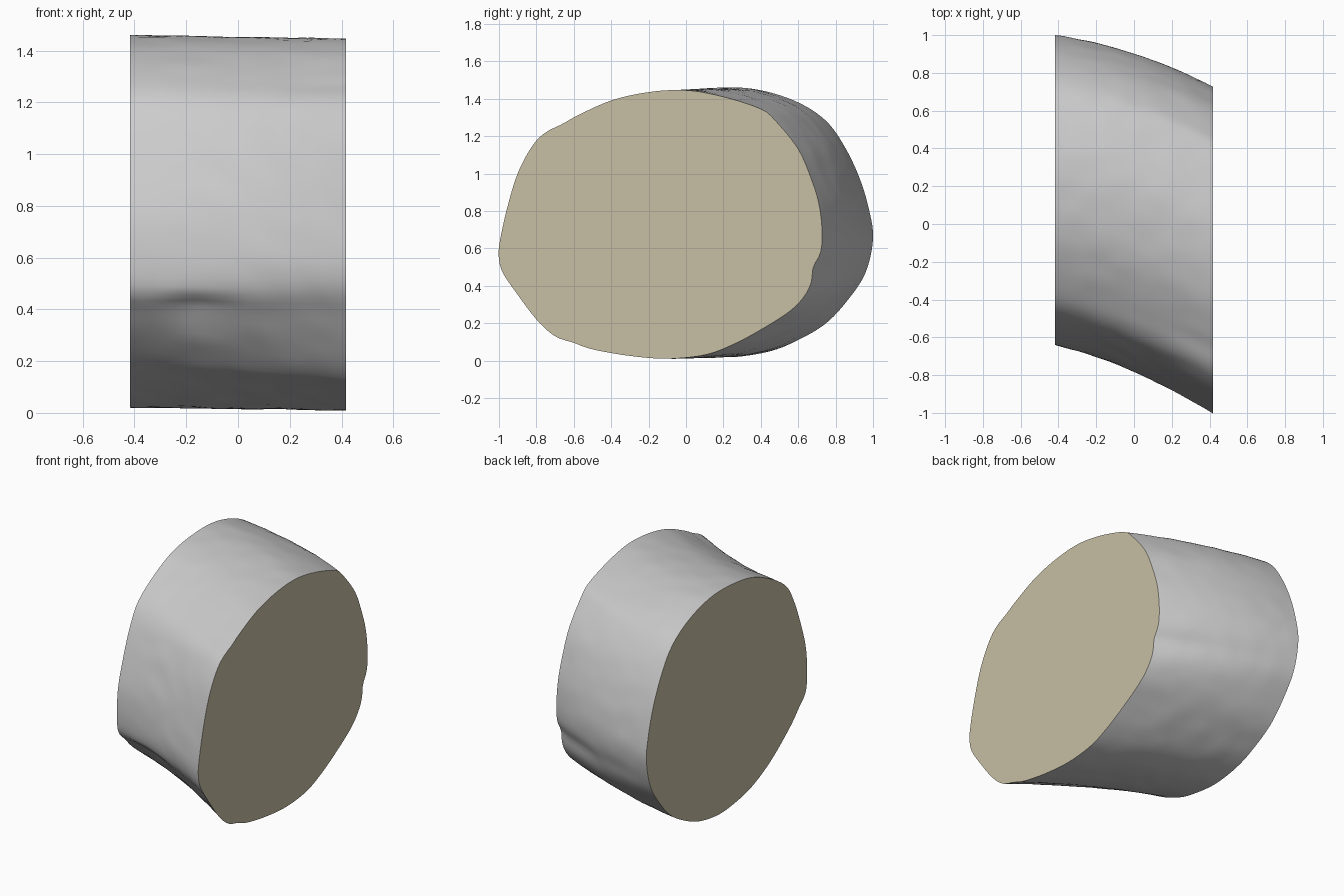
import bpy, bmesh, math
from mathutils import Vector, noise

if "Cube" in bpy.data.objects:
    bpy.data.objects.remove(bpy.data.objects["Cube"], do_unlink=True)

HALF = 0.417      # half thickness along x
SEGMENTS = 160    # points around the outline
SLICES = 20       # rings across the thickness

# Cut outlines as (y, z), clockwise from the top
LEFT_CUT = [(0, 1.445), (.2, 1.41), (.4, 1.345), (.48, 1.28), (.6, 1.13), (.67, .97),
            (.71, .84), (.727, .7), (.72, .58), (.68, .5), (.67, .42), (.63, .34),
            (.55, .26), (.4, .165), (.25, .085), (.1, .03), (-.1, .01), (-.3, .025),
            (-.5, .06), (-.6, .095), (-.7, .13), (-.8, .22), (-.92, .38), (-.98, .47),
            (-1, .54), (-.998, .62), (-.96, .8), (-.9, 1.0), (-.82, 1.15), (-.75, 1.22),
            (-.66, 1.265), (-.58, 1.31), (-.4, 1.39), (-.2, 1.435)]
RIGHT_CUT = [(.2, 1.46), (.4, 1.445), (.6, 1.38), (.75, 1.28), (.85, 1.14), (.93, .97),
             (.98, .8), (1, .65), (.96, .47), (.87, .33), (.75, .2), (.6, .11),
             (.45, .05), (.25, .02), (.05, .04), (-.1, .08), (-.28, .17), (-.47, .31),
             (-.56, .4), (-.62, .46), (-.64, .55), (-.63, .75), (-.57, .95),
             (-.5, 1.12), (-.42, 1.24), (-.25, 1.35), (-.05, 1.43)]


def make_material(name, color):
    mat = bpy.data.materials.new(name)
    mat.use_nodes = True
    mat.diffuse_color = (*color, 1)
    bsdf = mat.node_tree.nodes["Principled BSDF"]
    bsdf.inputs["Base Color"].default_value = (*color, 1)
    bsdf.inputs["Roughness"].default_value = 0.8
    return mat


def smooth_outline(points, steps=6):
    """Closed Catmull-Rom curve through the points."""
    pts = [Vector(p) for p in points]
    n, out = len(pts), []
    for i in range(n):
        a, b, c, d = (pts[(i + k) % n] for k in (-1, 0, 1, 2))
        for s in range(steps):
            t = s / steps
            out.append(0.5 * (2 * b + (c - a) * t + (2 * a - 5 * b + 4 * c - d) * t * t
                              + (3 * b - a - 3 * c + d) * t ** 3))
    return out


def resample(points, center):
    """Outline points at equal angles around the centre."""
    polar = sorted((math.atan2(p.y - center.y, p.x - center.x), (p - center).length)
                   for p in smooth_outline(points))
    tau = 2 * math.pi
    polar = [(polar[-1][0] - tau, polar[-1][1])] + polar + [(polar[0][0] + tau, polar[0][1])]
    out, j = [], 0
    for i in range(SEGMENTS):
        ang = -math.pi + tau * i / SEGMENTS
        while polar[j + 1][0] < ang:
            j += 1
        (a0, r0), (a1, r1) = polar[j], polar[j + 1]
        r = r0 + (r1 - r0) * (ang - a0) / max(a1 - a0, 1e-9)
        out.append(center + Vector((math.cos(ang), math.sin(ang))) * r)
    return out


left = resample(LEFT_CUT, Vector((-.13, .72)))
right = resample(RIGHT_CUT, Vector((.18, .72)))

# Rings blended from one cut to the other, with a gentle bend and uneven skin
bm = bmesh.new()
rings = []
for s in range(SLICES + 1):
    t = s / SLICES
    x = -HALF + 2 * HALF * t
    arch = 4 * t * (1 - t)
    ring = []
    for a, b in zip(right, left):
        p = a.lerp(b, t)
        co = Vector((x, p.x + 0.038 * arch, p.y))
        out = Vector((0, p.x - (.18 - .31 * t), p.y - .72)).normalized()
        co += out * min(1, 3 * arch) * 0.004 * noise.noise(co * 9)
        # small folded lip low on the front
        if co.y < 0 and 0.28 < co.z < 0.45:
            fold = max(0, 1 - abs(x + .15) / .2)
            co -= out * 0.025 * fold * (co.z - 0.28) / 0.17
        co.z = max(co.z, 0)
        ring.append(bm.verts.new(co))
    rings.append(ring)

# Skin between rings
for r0, r1 in zip(rings, rings[1:]):
    for i in range(SEGMENTS):
        k = (i + 1) % SEGMENTS
        bm.faces.new((r0[i], r0[k], r1[k], r1[i]))

# Flat cut ends
for ring in (rings[0], rings[-1]):
    bm.faces.new(ring).material_index = 1
bmesh.ops.recalc_face_normals(bm, faces=bm.faces)

mesh = bpy.data.meshes.new("cut_slab")
bm.to_mesh(mesh)
bm.free()
mesh.materials.append(make_material("light grey skin", (.6, .6, .6)))
mesh.materials.append(make_material("beige cut face", (.57, .52, .37)))
slab = bpy.data.objects.new("cut_slab", mesh)
bpy.context.collection.objects.link(slab)

bpy.ops.object.select_all(action='DESELECT')
slab.select_set(True)
bpy.context.view_layer.objects.active = slab
bpy.ops.object.shade_smooth_by_angle(angle=math.radians(40))
